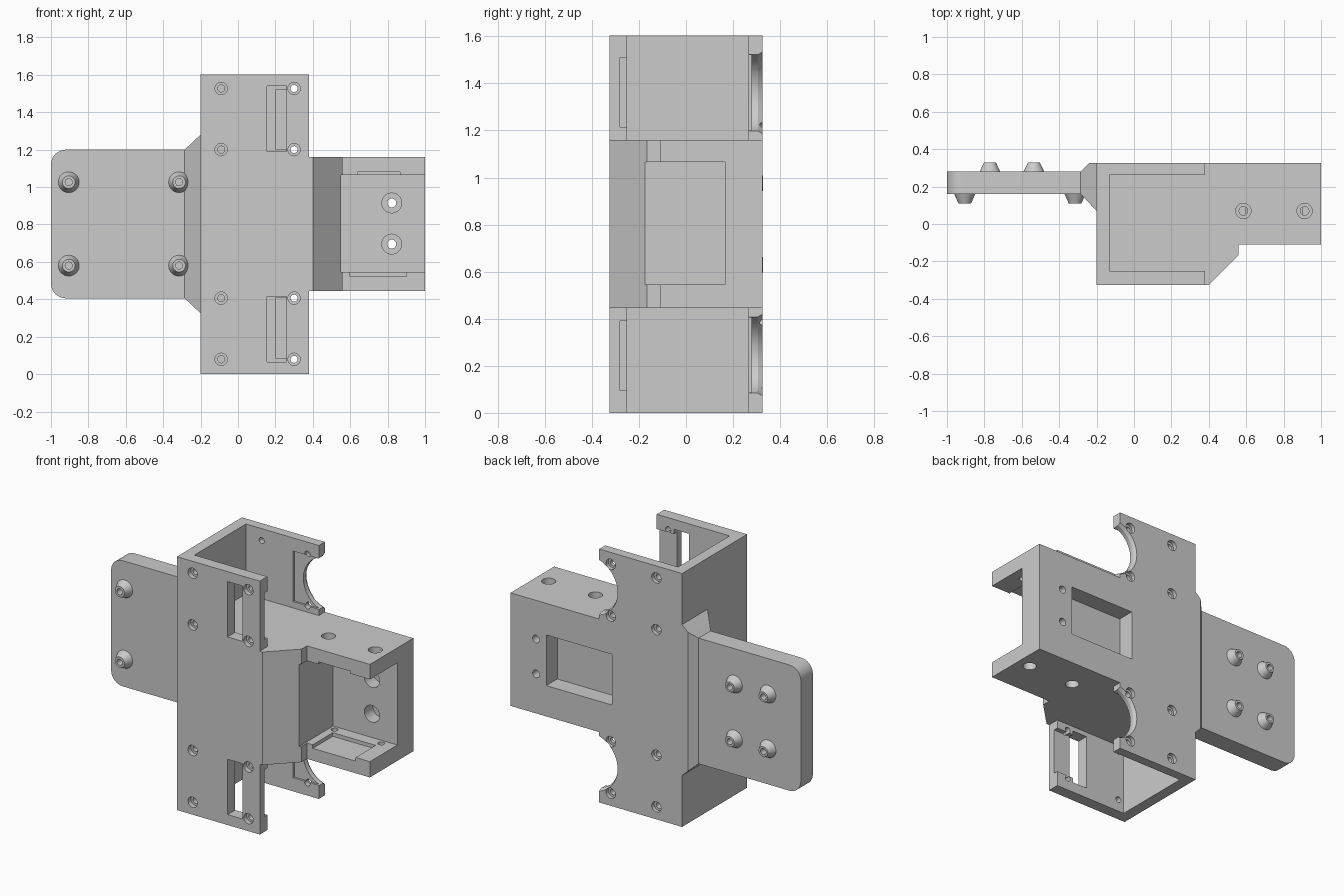
import bpy, bmesh, math
from mathutils import Matrix, Vector

if "Cube" in bpy.data.objects:
    bpy.data.objects.remove(bpy.data.objects["Cube"])


def make(name, bm):
    bmesh.ops.recalc_face_normals(bm, faces=bm.faces)
    me = bpy.data.meshes.new(name)
    bm.to_mesh(me)
    bm.free()
    ob = bpy.data.objects.new(name, me)
    bpy.context.collection.objects.link(ob)
    return ob


def hull(name, pts):
    bm = bmesh.new()
    for p in pts:
        bm.verts.new(p)
    bmesh.ops.convex_hull(bm, input=bm.verts)
    bmesh.ops.dissolve_limit(bm, angle_limit=0.01, verts=bm.verts, edges=bm.edges)
    return make(name, bm)


def box(name, x, y, z):
    return hull(name, [(a, b, c) for a in x for b in y for c in z])


def prism(name, pts, lo, hi, axis):
    # extrude a 2D outline along z (xy outline) or y (xz outline)
    bm = bmesh.new()
    co = lambda p, h: (p[0], p[1], h) if axis == 'z' else (p[0], h, p[1])
    a = [bm.verts.new(co(p, lo)) for p in pts]
    b = [bm.verts.new(co(p, hi)) for p in pts]
    bm.faces.new(a)
    bm.faces.new(b)
    for i in range(len(a)):
        j = (i + 1) % len(a)
        bm.faces.new((a[i], a[j], b[j], b[i]))
    return make(name, bm)


def rod(name, p, q, r1, r2=None, n=32):
    # cylinder or cone from p to q
    p, q = Vector(p), Vector(q)
    bm = bmesh.new()
    m = Matrix.Translation((p + q) / 2) @ (q - p).to_track_quat('Z', 'Y').to_matrix().to_4x4()
    bmesh.ops.create_cone(bm, cap_ends=True, segments=n, radius1=r1,
                          radius2=r1 if r2 is None else r2, depth=(q - p).length, matrix=m)
    return make(name, bm)


def combine(target, other, op):
    mod = target.modifiers.new(op, 'BOOLEAN')
    mod.operation, mod.object, mod.solver = op, other, 'EXACT'
    me = bpy.data.meshes.new_from_object(
        target.evaluated_get(bpy.context.evaluated_depsgraph_get()))
    target.modifiers.clear()
    target.data = me
    bpy.data.objects.remove(other)


def cut(other):
    combine(body, other, 'DIFFERENCE')


def add(other):
    combine(body, other, 'UNION')


# upright column with open servo bays above and below
MID = 0.803
body = box("bracket_body", (-0.2, 0.38), (-0.325, 0.325), (0, 1.603))
for z in ((1.16, 1.7), (-0.1, 0.445)):
    cut(box("bay", (-0.13, 0.5), (-0.25, 0.265), z))

# central block and side arm
add(prism("core", [(-0.2, -0.325), (0.4, -0.325), (0.56, -0.165), (0.56, -0.11),
                   (1, -0.11), (1, 0.325), (-0.2, 0.325)], 0.445, 1.16, 'z'))
cut(box("arm_channel", (0.55, 1.1), (-0.4, 0.165), (0.545, 1.065)))
cut(box("arm_back_pocket", (0.29, 0.75), (0.215, 0.4), (0.64, 0.96)))
cut(box("arm_floor_recess", (0.6, 0.9), (-0.2, 0.09), (0.522, 0.6)))
cut(box("arm_roof_recess", (0.64, 0.865), (-0.2, 0.09), (1.0, 1.08)))

# left plate with rounded outer corners
out = [(-0.19, 0.405), (-0.19, 1.2)]
for cz, a0 in ((1.12, 90), (0.485, 180)):
    for i in range(9):
        a = math.radians(a0 + i * 90 / 8)
        out.append((-0.92 + 0.08 * math.cos(a), cz + 0.08 * math.sin(a)))
add(prism("plate", out, 0.16, 0.28, 'y'))

# flared root of the plate
pts = []
for x, y0, y1, z0, z1 in ((-0.285, 0.16, 0.28, 0.405, 1.2),
                          (-0.24, 0.1125, 0.325, 0.363, 1.243),
                          (-0.2, 0.07, 0.325, 0.325, 1.28)):
    pts += [(x, y, z) for y in (y0, y1) for z in (z0, z1)]
add(hull("plate_root", pts))

# conical bosses with blind screw holes
for xs, dz, y0, y1, top in (((-0.905, -0.315), 0.223, 0.165, 0.11, 0.034),
                            ((-0.77, -0.535), 0.173, 0.275, 0.328, 0.032)):
    s = 1 if y1 > y0 else -1
    for x in xs:
        for z in (MID - dz, MID + dz):
            add(rod("boss", (x, y0, z), (x, y1, z), 0.058, top))
            cut(rod("bore", (x, y1 + 0.02 * s, z), (x, y1 - 0.08 * s, z), 0.019, n=16))

# details of both bays, mirrored about the middle height
for s in (1, -1):
    zr = lambda a, b: (MID + s * (a - MID), MID + s * (b - MID))
    cut(box("front_window", (0.155, 0.26), (-0.4, -0.2), zr(1.19, 1.54)))
    cut(box("front_relief", (0.2, 0.5), (-0.28, -0.2), zr(1.215, 1.51)))
    cut(box("back_relief", (0.2, 0.5), (0.2, 0.278), zr(1.2, 1.52)))
    zc = zr(1.36, 0)[0]
    cut(rod("horn_opening", (0.433, 0.2, zc), (0.433, 0.4, zc), 0.171, n=64))
    cut(rod("horn_chamfer", (0.433, 0.3, zc), (0.433, 0.34, zc), 0.168, 0.19, n=64))
    for z in zr(1.2, 1.527):
        for x in (-0.09, 0.3):
            cut(rod("hole", (x, -0.4, z), (x, -0.2, z), 0.019, n=16))
            cut(rod("sink", (x, -0.4, z), (x, -0.295, z), 0.033, n=24))
        for x in (-0.02, 0.3):
            cut(rod("hole", (x, 0.2, z), (x, 0.4, z), 0.019, n=16))
            cut(rod("sink", (x, 0.3, z), (x, 0.4, z), 0.033, n=24))

# arm screw holes: back wall, roof and floor
for z in (0.695, 0.915):
    cut(rod("hole", (0.822, 0.1, z), (0.822, 0.4, z), 0.024, n=24))
    cut(rod("sink", (0.822, 0.1, z), (0.822, 0.25, z), 0.053))
for x in (0.585, 0.912):
    cut(rod("hole", (x, 0.07, 1.03), (x, 0.07, 1.2), 0.023, n=24))
    cut(rod("sink", (x, 0.07, 1.11), (x, 0.07, 1.2), 0.041))
    cut(rod("hole", (x, 0.13, 0.4), (x, 0.13, 0.6), 0.02, n=24))
    cut(rod("sink", (x, 0.13, 0.4), (x, 0.13, 0.495), 0.04))

# smooth round parts, keep edges sharp
bpy.context.view_layer.objects.active = body
body.select_set(True)
bpy.ops.object.shade_smooth_by_angle(angle=math.radians(25))
